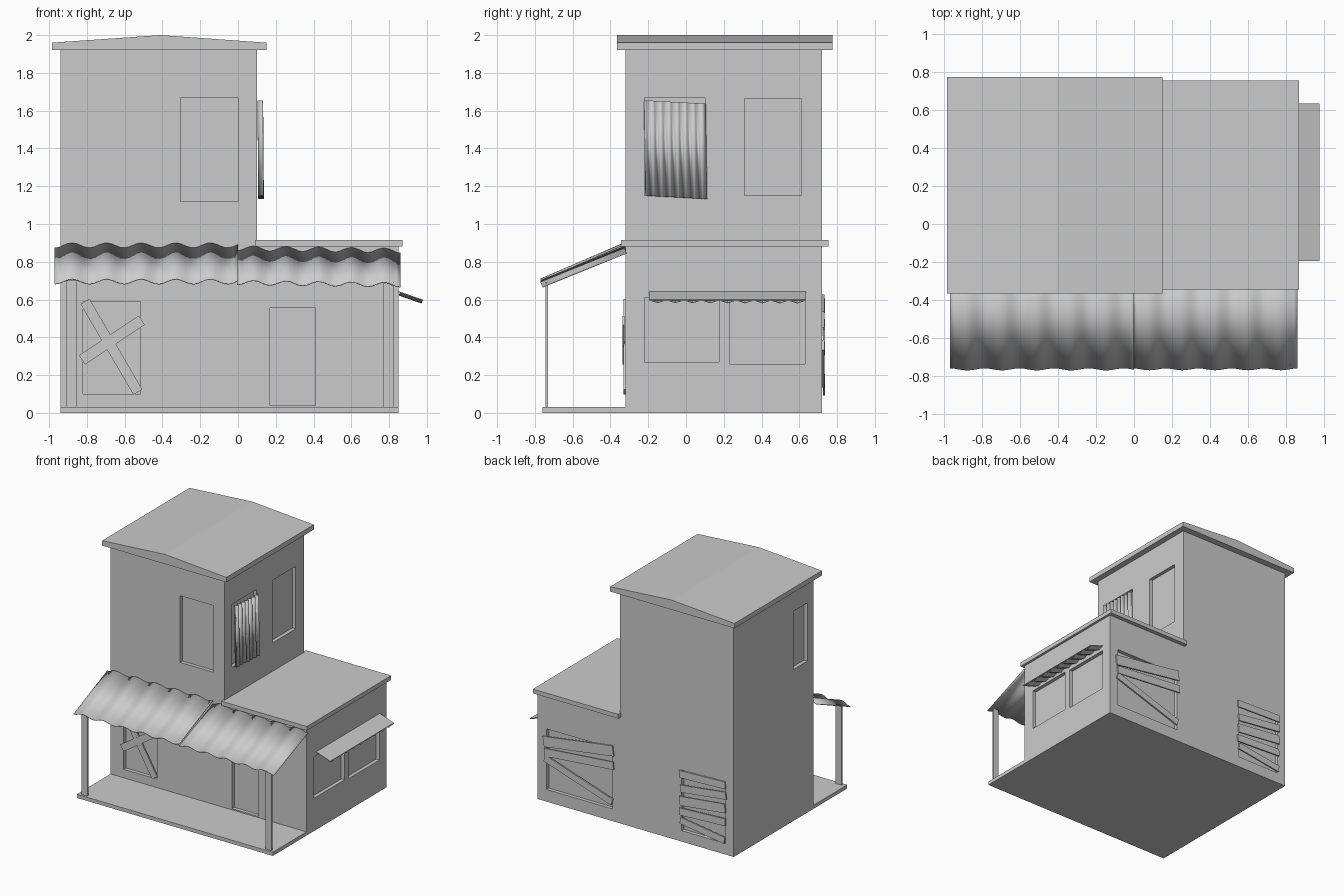
import bpy, bmesh, math
from mathutils import Vector, Matrix

if "Cube" in bpy.data.objects:
    bpy.data.objects.remove(bpy.data.objects["Cube"])


def finish(name, bm):
    bmesh.ops.recalc_face_normals(bm, faces=bm.faces)
    me = bpy.data.meshes.new(name)
    bm.to_mesh(me)
    bm.free()
    ob = bpy.data.objects.new(name, me)
    bpy.context.collection.objects.link(ob)
    return ob


def box(name, lo, hi):
    lo, hi = Vector(lo), Vector(hi)
    bm = bmesh.new()
    bmesh.ops.create_cube(bm, size=1)
    bmesh.ops.scale(bm, vec=hi - lo, verts=bm.verts)
    bmesh.ops.translate(bm, vec=(lo + hi) / 2, verts=bm.verts)
    return finish(name, bm)


def extrude_y(name, profile, y0, y1):
    bm = bmesh.new()
    f = bm.faces.new([bm.verts.new((x, y0, z)) for x, z in profile])
    r = bmesh.ops.extrude_face_region(bm, geom=[f])
    vs = [g for g in r['geom'] if isinstance(g, bmesh.types.BMVert)]
    bmesh.ops.translate(bm, vec=(0, y1 - y0, 0), verts=vs)
    return finish(name, bm)


def plank(name, a, b, y, width, thick=0.012):
    """Board on a front or back wall, between two (x, z) points."""
    dx, dz = b[0] - a[0], b[1] - a[1]
    bm = bmesh.new()
    bmesh.ops.create_cube(bm, size=1)
    bmesh.ops.scale(bm, vec=(math.hypot(dx, dz), thick, width), verts=bm.verts)
    m = Matrix.Rotation(-math.atan2(dz, dx), 4, 'Y')
    m.translation = ((a[0] + b[0]) / 2, y, (a[1] + b[1]) / 2)
    bm.transform(m)
    return finish(name, bm)


def corrugated(name, p, u, v, waves, amp, thick, steps=8, phase=0.0):
    """Wavy sheet: waves run along u, ridges run along v."""
    p, u, v = Vector(p), Vector(u), Vector(v)
    n = u.cross(v).normalized()
    if n.z < 0:
        n = -n
    bm = bmesh.new()
    count = round(waves * steps)
    rows = []
    for i in range(count + 1):
        t = i / count
        h = n * amp * math.cos(2 * math.pi * (waves * t + phase))
        rows.append([bm.verts.new(p + u * t + h), bm.verts.new(p + u * t + v + h)])
    for a, b in zip(rows, rows[1:]):
        bm.faces.new((a[0], b[0], b[1], a[1]))
    ob = finish(name, bm)
    mod = ob.modifiers.new("thickness", 'SOLIDIFY')
    mod.thickness, mod.offset = thick, 0
    if steps > 2:
        bpy.context.view_layer.objects.active = ob
        ob.select_set(True)
        bpy.ops.object.shade_smooth_by_angle(angle=math.radians(40))
        ob.select_set(False)
    return ob


# walls: L-shaped body
walls = extrude_y("walls", [(-.94, 0), (.85, 0), (.85, .89), (.10, .89), (.10, 1.93), (-.94, 1.93)], -.32, .72)

# window and door recesses
D = 0.03
F, B, E = -.32, .72, .1
openings = [
    ((-.305, F - E, 1.12), (0, F + D, 1.67)),
    ((-.82, F - E, .10), (-.515, F + D, .59)),
    ((.17, F - E, .04), (.41, F + D, .555)),
    ((.165, B - D, .10), (.77, B + E, .60)),
    ((-.865, B - D, .09), (-.465, B + E, .59)),
    ((.10 - D, -.22, 1.15), (.2, .10, 1.67)),
    ((.10 - D, .31, 1.15), (.2, .61, 1.665)),
    ((.85 - D, -.22, .27), (.95, .175, .61)),
    ((.85 - D, .23, .26), (.95, .63, .60)),
    ((-1.04, -.24, 1.25), (-.94 + D, -.06, 1.73)),
]
for lo, hi in openings:
    c = box("cutter", lo, hi)
    c.hide_render = True
    m = walls.modifiers.new("opening", 'BOOLEAN')
    m.operation, m.solver, m.object = 'DIFFERENCE', 'EXACT', c
    bpy.context.view_layer.objects.active = walls
    bpy.ops.object.modifier_apply(modifier=m.name)
    bpy.data.objects.remove(c)

# roofs
extrude_y("tower_roof", [(-.985, 1.92), (.15, 1.92), (.15, 1.96), (-.41, 2.0), (-.985, 1.96)], -.365, .775)
box("low_roof", (.09, -.345, .88), (.87, .755, .915))

# porch
box("porch_floor", (-.94, -.76, 0), (.85, -.32, .03))
box("left_post", (-.91, -.743, .03), (-.855, -.73, .70))
box("right_post", (.77, -.743, .03), (.825, -.73, .69))
corrugated("porch_awning_left", (-.97, -.325, .885), (.97, 0, 0), (0, -.44, -.19), 5.3, .014, .005, phase=.5)
corrugated("porch_awning_right", (-.005, -.32, .87), (.865, 0, -.012), (0, -.445, -.18), 5, .013, .005, phase=.5)

# side awning: thin plate over zigzag sheet
corrugated("side_awning", (.855, -.195, .632), (0, .83, -.002), (.12, 0, -.042), 9, .008, .003, steps=2)
corrugated("side_awning_plate", (.85, -.195, .642), (0, .83, 0), (.128, 0, -.044), 1, 0, .004, steps=2)

# corrugated sheet over tower window
corrugated("window_sheet", (.118, -.222, 1.655), (0, .325, -.018), (.004, .008, -.505), 7.5, .013, .004, steps=4)

# crossed boards on front window
plank("front_board_1", (-.81, .59), (-.53, .11), -.326, .055)
plank("front_board_2", (-.825, .28), (-.51, .49), -.331, .058)

# boards on back windows
wide = [((.79, .495), (.155, .585), .085), ((.78, .41), (.15, .465), .065), ((.78, .36), (.165, .16), .055)]
narrow = [((-.45, .56), (-.87, .575), .06), ((-.46, .44), (-.875, .49), .06), ((-.455, .34), (-.87, .385), .075),
          ((-.45, .25), (-.87, .27), .06), ((-.46, .18), (-.865, .12), .055)]
for i, (a, b, w) in enumerate(wide + narrow):
    plank(f"back_board_{i + 1}", a, b, .727 + .003 * (i % 2), w)
